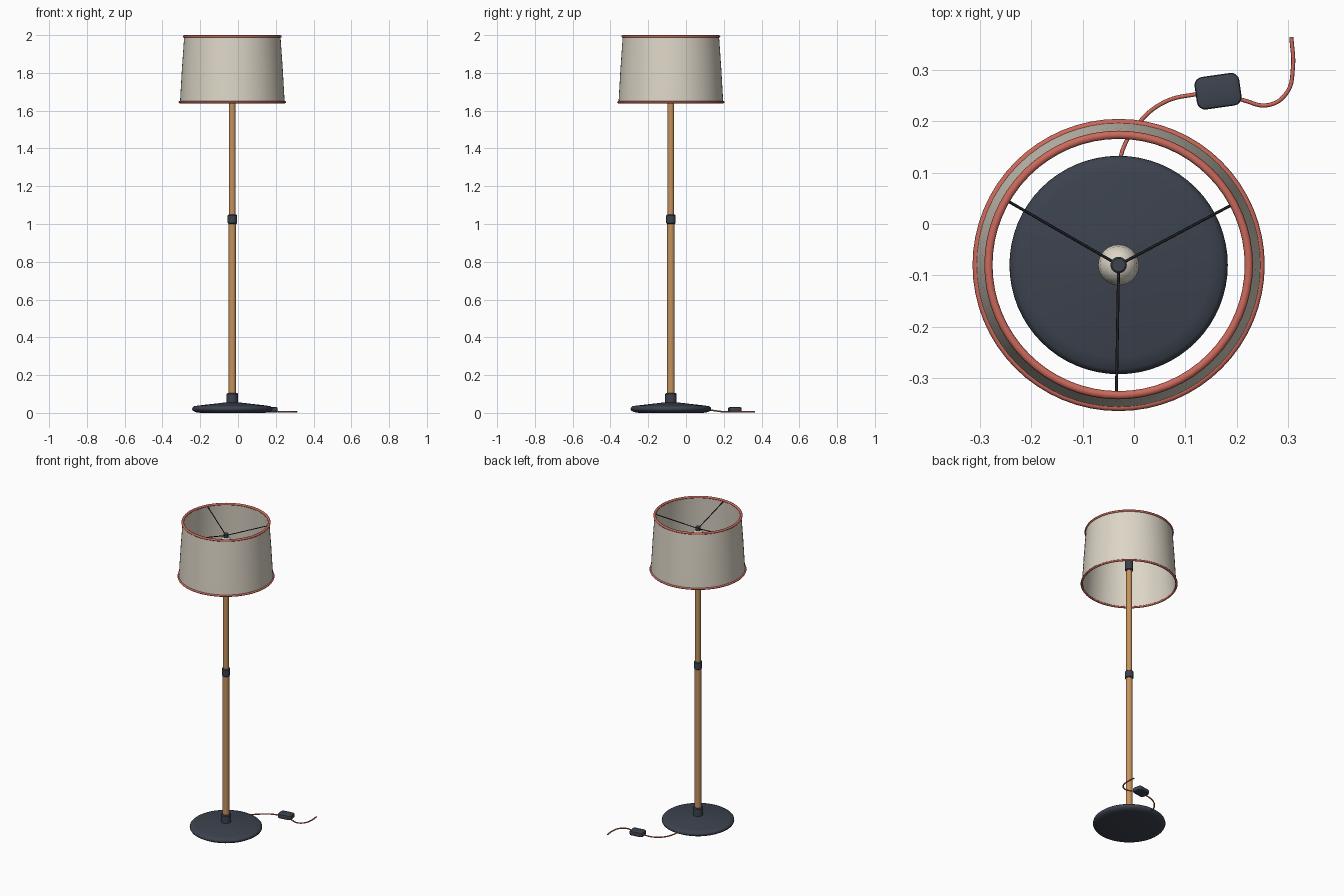
import bpy, bmesh, math
from mathutils import Vector

if "Cube" in bpy.data.objects:
    bpy.data.objects.remove(bpy.data.objects["Cube"], do_unlink=True)

CX, CY = -0.03, -0.08  # lamp axis


def material(name, rgb):
    m = bpy.data.materials.new(name)
    m.use_nodes = True
    m.diffuse_color = (*rgb, 1)
    bsdf = m.node_tree.nodes["Principled BSDF"]
    bsdf.inputs["Base Color"].default_value = (*rgb, 1)
    bsdf.inputs["Roughness"].default_value = 0.6
    return m


SLATE = material("slate metal", (0.045, 0.055, 0.076))
WOOD = material("warm wood", (0.56, 0.29, 0.11))
CREAM = material("cream fabric", (0.72, 0.67, 0.57))
CORAL = material("coral trim", (0.60, 0.14, 0.105))
WIRE = material("black wire", (0.012, 0.014, 0.018))


def smooth(obj, angle=35):
    bpy.ops.object.select_all(action='DESELECT')
    obj.select_set(True)
    bpy.context.view_layer.objects.active = obj
    bpy.ops.object.shade_smooth_by_angle(angle=math.radians(angle))


def finish(name, bm, mat, angle=35):
    bmesh.ops.recalc_face_normals(bm, faces=bm.faces)
    mesh = bpy.data.meshes.new(name)
    bm.to_mesh(mesh)
    bm.free()
    obj = bpy.data.objects.new(name, mesh)
    bpy.context.collection.objects.link(obj)
    mesh.materials.append(mat)
    smooth(obj, angle)
    return obj


def lathe(name, profile, mat, sides=32, closed=False, angle=35):
    """Spin (radius, height) points about the lamp axis."""
    bm = bmesh.new()
    pts = [bm.verts.new((CX + r, CY, z)) for r, z in profile]
    pairs = list(zip(pts, pts[1:])) + ([(pts[-1], pts[0])] if closed else [])
    edges = [bm.edges.new(p) for p in pairs]
    bmesh.ops.spin(bm, geom=pts + edges, cent=(CX, CY, 0), axis=(0, 0, 1),
                   angle=math.tau, steps=sides)
    bmesh.ops.remove_doubles(bm, verts=bm.verts, dist=1e-5)
    return finish(name, bm, mat, angle)


def ring(name, radius, z, half_w, half_h, mat):
    section = [(radius + half_w * math.cos(a), z + half_h * math.sin(a))
               for a in (math.tau * i / 8 for i in range(8))]
    return lathe(name, section, mat, 64, closed=True, angle=60)


def tube(name, points, radius, mat):
    curve = bpy.data.curves.new(name, 'CURVE')
    curve.dimensions = '3D'
    curve.bevel_depth = radius
    curve.bevel_resolution = 2
    curve.use_fill_caps = True
    spline = curve.splines.new('BEZIER')
    spline.bezier_points.add(len(points) - 1)
    for bp, co in zip(spline.bezier_points, points):
        bp.co = co
        bp.handle_left_type = bp.handle_right_type = 'AUTO'
    curve.materials.append(mat)
    obj = bpy.data.objects.new(name, curve)
    bpy.context.collection.objects.link(obj)
    bpy.ops.object.select_all(action='DESELECT')
    obj.select_set(True)
    bpy.context.view_layer.objects.active = obj
    bpy.ops.object.convert(target='MESH')
    smooth(bpy.context.view_layer.objects.active, 50)


def collar(name, radius, low, high, mat=SLATE, c=0.005):
    lathe(name, [(0, low), (radius - c, low), (radius, low + c),
                 (radius, high - c), (radius - c, high), (0, high)], mat, 24)


# Weighted foot
lathe("base", [(0, 0), (0.17, 0), (0.195, 0.004), (0.209, 0.012), (0.213, 0.02),
               (0.211, 0.028), (0.203, 0.035), (0.18, 0.039), (0.1, 0.048),
               (0.04, 0.055), (0, 0.055)], SLATE, 64, angle=45)
collar("base_collar", 0.03, 0.05, 0.105)

# Two-piece pole with its joint
collar("lower_pole", 0.02, 0.1, 1.01, WOOD, 0.001)
collar("upper_pole", 0.0175, 1.04, 1.74, WOOD, 0.001)
collar("pole_joint", 0.025, 1.0, 1.05)

# Lamp holder, bulb and hub
collar("socket", 0.024, 1.73, 1.8)
lathe("bulb", [(0, 1.79), (0.02, 1.79), (0.024, 1.81), (0.036, 1.83), (0.04, 1.852),
               (0.036, 1.875), (0.022, 1.893), (0, 1.9)], CREAM, 24, angle=60)
collar("hub", 0.016, 1.895, 1.92, c=0.003)

# Shade wall with piped rims
lathe("shade", [(0.277, 1.645), (0.267, 1.82), (0.255, 1.992),
                (0.251, 1.992), (0.263, 1.82), (0.273, 1.645)], CREAM, 64, closed=True)
ring("shade_top_trim", 0.254, 1.993, 0.008, 0.007, CORAL)
ring("shade_bottom_trim", 0.278, 1.645, 0.007, 0.006, CORAL)

# Three arms rising from the hub to the top rim
for i, deg in enumerate((28, 150, 269)):
    d = Vector((math.cos(math.radians(deg)), math.sin(math.radians(deg)), 0))
    axis = Vector((CX, CY, 0))
    tube(f"shade_arm_{i + 1}", [axis + d * 0.01 + Vector((0, 0, 1.91)),
                                axis + d * 0.25 + Vector((0, 0, 1.985))], 0.0028, WIRE)

# Power cord lying on the floor
tube("power_cord", [(-0.03, 0.11, 0.018), (-0.02, 0.15, 0.012), (0.01, 0.198, 0.006),
                    (0.06, 0.238, 0.005), (0.12, 0.253, 0.008), (0.165, 0.258, 0.012),
                    (0.215, 0.241, 0.007), (0.262, 0.232, 0.005), (0.298, 0.256, 0.005),
                    (0.31, 0.305, 0.005), (0.307, 0.365, 0.005)], 0.004, CORAL)

# Rounded foot switch on the cord
bm = bmesh.new()
bmesh.ops.create_cube(bm, size=1)
bmesh.ops.scale(bm, vec=(0.088, 0.064, 0.028), verts=bm.verts)
upright = [e for e in bm.edges if abs(e.verts[0].co.z - e.verts[1].co.z) > 0.01]
bmesh.ops.bevel(bm, geom=upright, offset=0.016, segments=4, profile=0.5, affect='EDGES')
rims = [e for e in bm.edges if abs(e.verts[0].co.z - e.verts[1].co.z) < 0.001
        and any(abs(f.normal.z) < 0.5 for f in e.link_faces)]
bmesh.ops.bevel(bm, geom=rims, offset=0.006, segments=2, profile=0.5, affect='EDGES')
switch = finish("foot_switch", bm, SLATE, 40)
switch.location = (0.164, 0.259, 0.016)
switch.rotation_euler.z = math.radians(8)
